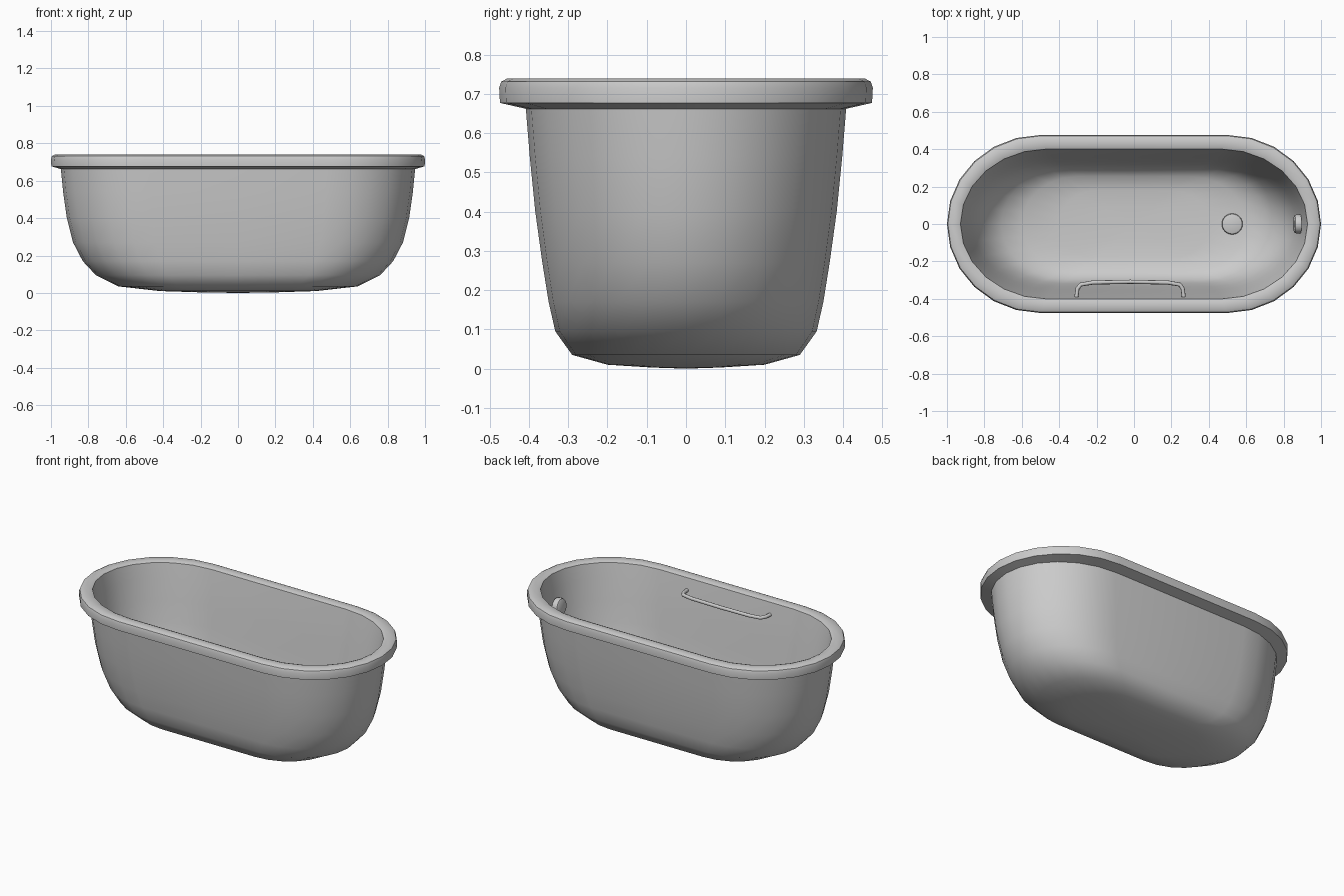
import bpy, bmesh, math
from mathutils import Matrix

if "Cube" in bpy.data.objects:
    bpy.data.objects.remove(bpy.data.objects["Cube"])


def finish(bm, name, angle=40):
    bmesh.ops.recalc_face_normals(bm, faces=bm.faces)
    me = bpy.data.meshes.new(name)
    bm.to_mesh(me)
    bm.free()
    ob = bpy.data.objects.new(name, me)
    bpy.context.collection.objects.link(ob)
    bpy.ops.object.select_all(action='DESELECT')
    ob.select_set(True)
    bpy.context.view_layer.objects.active = ob
    bpy.ops.object.shade_smooth_by_angle(angle=math.radians(angle))
    return ob


def outline(hx, hy, n=6):
    # long oval: straight sides joined to elliptical ends
    pts = []
    for side in (1, -1):
        for i in range(2 * n + 1):
            a = -math.pi / 2 + math.pi * i / (2 * n)
            pts.append((side * hx * (0.5 + 0.5 * math.cos(a)), side * hy * math.sin(a)))
        pts.append((0, side * hy))
    return pts


# Tub shell: (half length, half width, height) from outer base, over the rim, to inner floor
sections = [
    (0.20, 0.09, 0.003), (0.42, 0.20, 0.010), (0.64, 0.29, 0.035), (0.76, 0.333, 0.095),
    (0.83, 0.35, 0.17), (0.882, 0.366, 0.27), (0.915, 0.384, 0.40), (0.935, 0.398, 0.54),
    (0.947, 0.408, 0.662),
    (0.998, 0.474, 0.677), (1.0, 0.476, 0.715), (0.995, 0.471, 0.731), (0.98, 0.456, 0.739),
    (0.945, 0.418, 0.739), (0.928, 0.401, 0.732),
    (0.912, 0.386, 0.64), (0.895, 0.368, 0.52), (0.868, 0.352, 0.39), (0.835, 0.335, 0.27),
    (0.78, 0.318, 0.175), (0.71, 0.297, 0.11), (0.60, 0.255, 0.068), (0.40, 0.18, 0.052),
    (0.20, 0.09, 0.047)]
bm = bmesh.new()
rings = [[bm.verts.new((x, y, z)) for x, y in outline(hx, hy)] for hx, hy, z in sections]
for a, b in zip(rings, rings[1:]):
    for i in range(len(a)):
        j = (i + 1) % len(a)
        bm.faces.new((a[i], a[j], b[j], b[i]))
for ring, z in ((rings[0], 0.0), (rings[-1], 0.045)):
    c = bm.verts.new((0, 0, z))
    for i in range(len(ring)):
        bm.faces.new((ring[i], ring[(i + 1) % len(ring)], c))
finish(bm, "tub_shell")


# Fittings: low domed discs
def disc(name, r, h, matrix):
    bm = bmesh.new()
    bmesh.ops.create_cone(bm, cap_ends=True, segments=24, radius1=r, radius2=r, depth=h)
    top = [e for e in bm.edges if all(v.co.z > 0 for v in e.verts)]
    bmesh.ops.bevel(bm, geom=top, offset=h * 0.4, segments=2, affect='EDGES', profile=0.5)
    bmesh.ops.transform(bm, matrix=matrix, verts=bm.verts)
    finish(bm, name)


disc("drain_plug", 0.056, 0.025, Matrix.Translation((0.525, 0, 0.068)))
disc("overflow_cover", 0.05, 0.036,
     Matrix.Translation((0.872, 0, 0.545)) @ Matrix.Rotation(math.radians(-82), 4, 'Y'))

# Grab handle: round tube along the inner front wall
path = [(-0.308, -0.39), (-0.302, -0.345), (-0.285, -0.324), (-0.22, -0.313), (-0.02, -0.309),
        (0.18, -0.313), (0.245, -0.324), (0.260, -0.345), (0.266, -0.39)]
cu = bpy.data.curves.new("grab_handle", 'CURVE')
cu.dimensions = '3D'
cu.bevel_depth = 0.011
cu.bevel_resolution = 2
cu.use_fill_caps = True
sp = cu.splines.new('POLY')
sp.points.add(len(path) - 1)
for p, (x, y) in zip(sp.points, path):
    p.co = (x, y, 0.66, 1)
ob = bpy.data.objects.new("grab_handle", cu)
bpy.context.collection.objects.link(ob)
